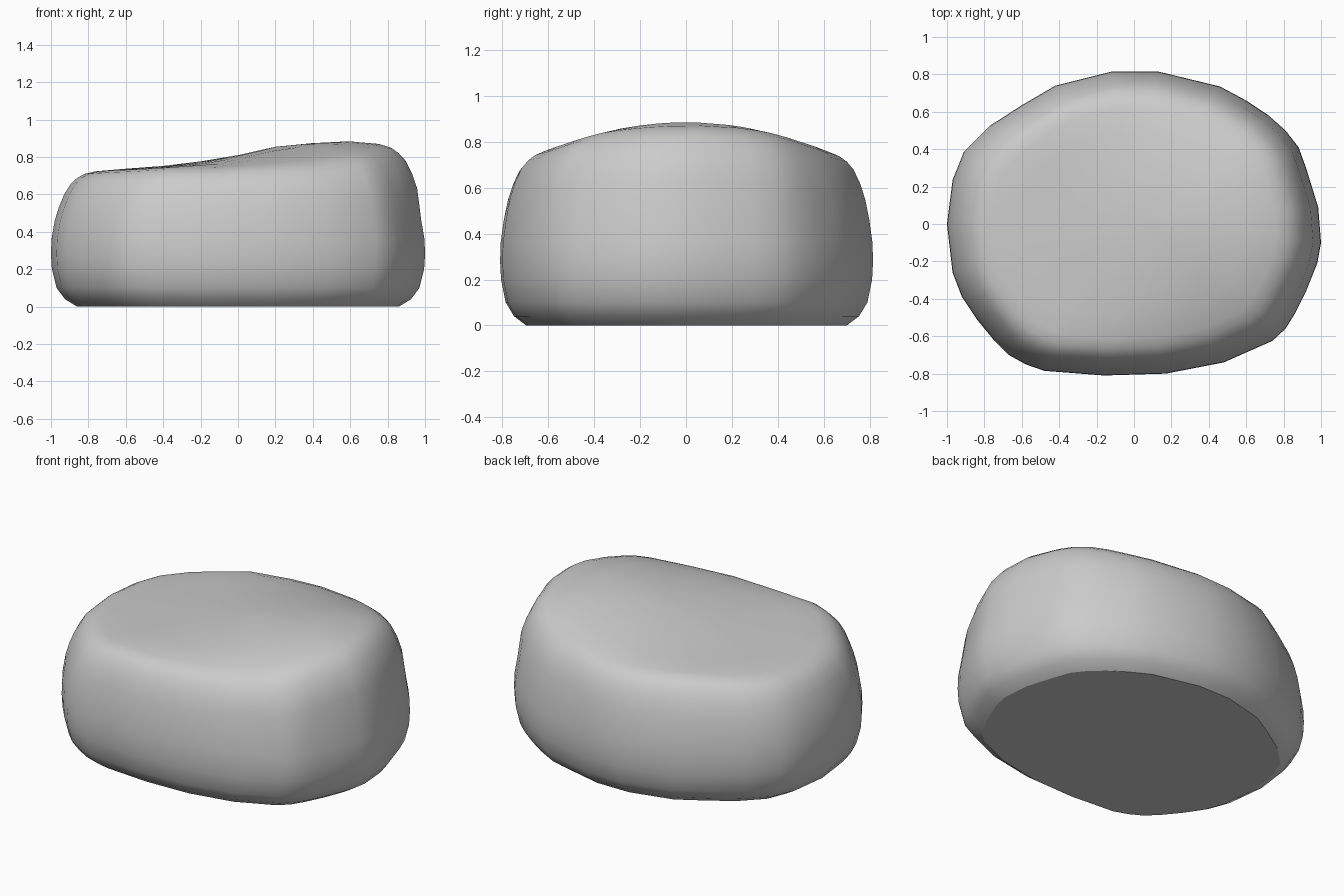
import bpy, bmesh, math

if "Cube" in bpy.data.objects:
    bpy.data.objects.remove(bpy.data.objects["Cube"])

# Widest outline of the stone, counter-clockwise seen from above
OUTLINE = [(1.0, -.1), (.985, .09), (.92, .3), (.88, .41), (.81, .5), (.72, .58),
           (.6, .66), (.46, .735), (.13, .815), (-.12, .815), (-.42, .74), (-.6, .635),
           (-.77, .525), (-.91, .385), (-.97, .235), (-1.0, 0), (-.97, -.26),
           (-.92, -.39), (-.84, -.51), (-.75, -.62), (-.67, -.7), (-.58, -.75),
           (-.48, -.785), (-.16, -.81), (.17, -.8), (.48, -.74), (.74, -.625),
           (.81, -.56), (.86, -.48), (.92, -.36), (.98, -.21)]

# Ridge height along x
RIDGE = [(-1.0, .70), (-.8, .72), (-.7, .73), (-.3, .76), (0, .81), (.2, .855),
         (.5, .885), (.65, .885), (.8, .865), (.87, .845), (1.0, .80)]


def top_height(x, y):
    for (x0, z0), (x1, z1) in zip(RIDGE, RIDGE[1:]):
        if x <= x1:
            z = z0 + (z1 - z0) * (x - x0) / (x1 - x0)
            break
    return z - min(.34, max(.03, .16 + .36 * x)) * y * y


bm = bmesh.new()
rings = []

# Lower side: (scale, height)
for s, z in [(.86, 0), (.925, .04), (.97, .1), (.995, .2), (1, .28), (.997, .36), (.98, .46)]:
    rings.append([bm.verts.new((x * s, y * s, z)) for x, y in OUTLINE])

# Rounded shoulder: (scale, fraction of the local top height)
for s, f in [(.958, .74), (.93, .835), (.895, .915), (.86, .96)]:
    rings.append([bm.verts.new((x * s, y * s, f * top_height(x * .83, y * .83)))
                  for x, y in OUTLINE])

# Sloping crown
for s, drop in [(.82, .008), (.76, 0), (.6, 0), (.4, 0), (.2, 0)]:
    rings.append([bm.verts.new((x * s, y * s, top_height(x * s, y * s) - drop))
                  for x, y in OUTLINE])

n = len(OUTLINE)
for a, b in zip(rings, rings[1:]):
    for i in range(n):
        j = (i + 1) % n
        bm.faces.new((a[i], a[j], b[j], b[i]))
tip = bm.verts.new((0, 0, top_height(0, 0)))
for i in range(n):
    bm.faces.new((rings[-1][i], rings[-1][(i + 1) % n], tip))
bm.faces.new(rings[0][::-1])
bmesh.ops.recalc_face_normals(bm, faces=bm.faces)

mesh = bpy.data.meshes.new("stone")
bm.to_mesh(mesh)
bm.free()
stone = bpy.data.objects.new("stone", mesh)
bpy.context.collection.objects.link(stone)
bpy.context.view_layer.objects.active = stone
stone.select_set(True)
bpy.ops.object.shade_smooth_by_angle(angle=math.radians(30))
